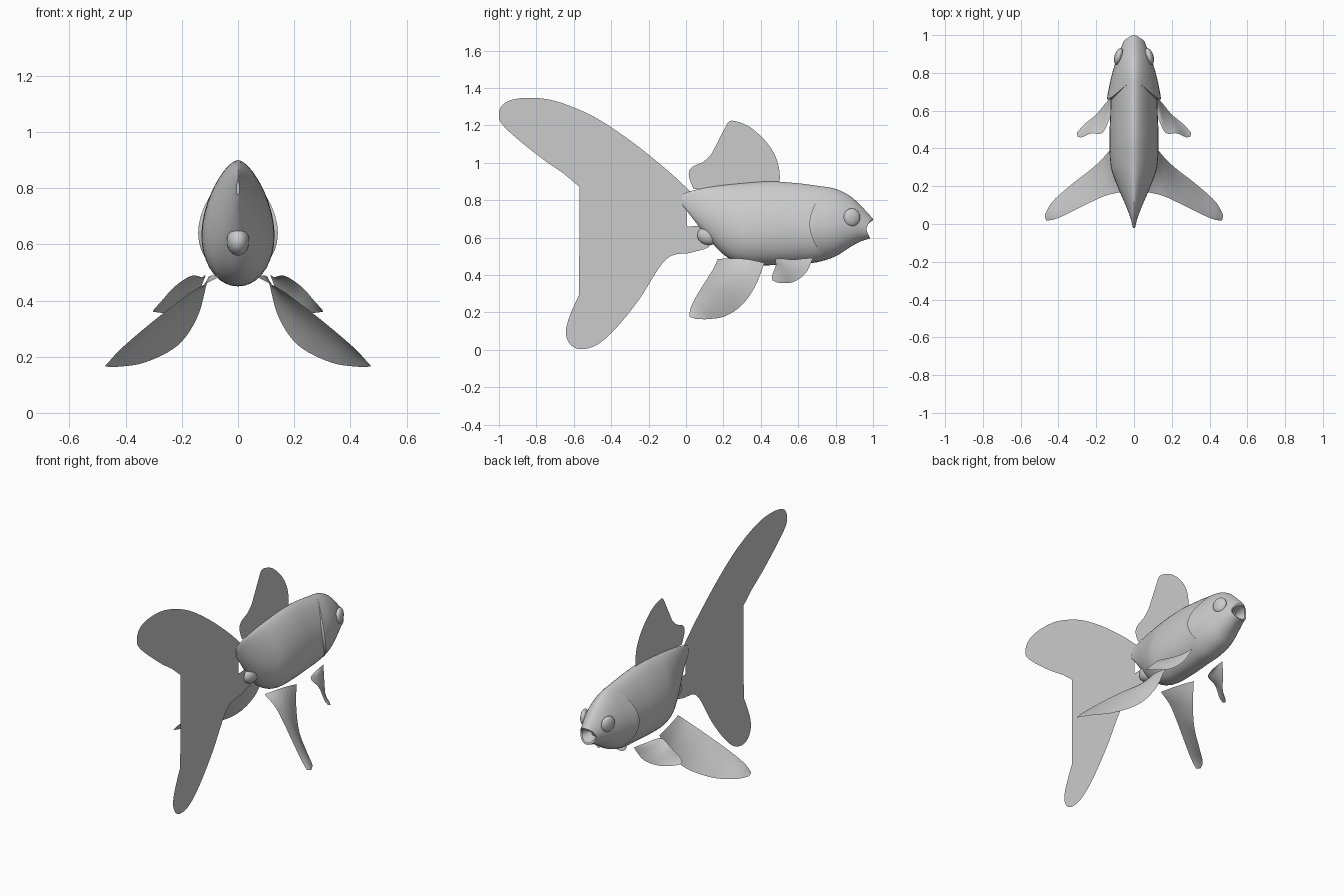
import bpy, bmesh
from math import sin, cos, pi
from mathutils import Vector

cube = bpy.data.objects.get("Cube")
if cube:
    bpy.data.objects.remove(cube)

grey = bpy.data.materials.new("plain grey")
grey.use_nodes = True
grey.diffuse_color = (0.6, 0.6, 0.6, 1)
grey.node_tree.nodes["Principled BSDF"].inputs["Base Color"].default_value = grey.diffuse_color


def finish(name, bm, closed=True):
    if closed:
        bmesh.ops.recalc_face_normals(bm, faces=bm.faces)
    mesh = bpy.data.meshes.new(name)
    bm.to_mesh(mesh)
    bm.free()
    mesh.materials.append(grey)
    obj = bpy.data.objects.new(name, mesh)
    bpy.context.collection.objects.link(obj)
    bpy.ops.object.select_all(action='DESELECT')
    obj.select_set(True)
    bpy.context.view_layer.objects.active = obj
    bpy.ops.object.shade_smooth_by_angle(angle=0.7)
    return obj


def spline(points, steps):
    """Smooth open curve through the points."""
    p = [Vector(q) for q in points]
    p = [2 * p[0] - p[1]] + p + [2 * p[-1] - p[-2]]
    out = []
    for a, b, c, d in zip(p, p[1:], p[2:], p[3:]):
        for i in range(steps):
            t = i / steps
            out.append(b + (c - a) * t / 2 + (2 * a - 5 * b + 4 * c - d) * t * t / 2
                       + (3 * b - a - 3 * c + d) * t ** 3 / 2)
    return out + [p[-2]]


def loft(bm, rings, wrap=True):
    rows = [[bm.verts.new(v) for v in ring] for ring in rings]
    n = len(rows[0])
    for r, q in zip(rows, rows[1:]):
        for i in range(n if wrap else n - 1):
            j = (i + 1) % n
            bm.faces.new((r[i], r[j], q[j], q[i]))
    return rows


# Body stations: y, back height, belly height, half width
STATIONS = [(-.02, .83, .775, .006), (.03, .85, .71, .018), (.1, .865, .62, .045),
            (.2, .88, .51, .088), (.3, .89, .458, .122), (.45, .9, .452, .13),
            (.6, .89, .46, .125), (.7, .877, .468, .122), (.8, .86, .5, .112),
            (.88, .82, .55, .09), (.94, .765, .582, .066), (1.0, .7, .598, .042)]


def station(y):
    k = 0
    while k < len(STATIONS) - 2 and y > STATIONS[k + 1][0]:
        k += 1
    a, b = STATIONS[k], STATIONS[k + 1]
    before, after = STATIONS[max(k - 1, 0)], STATIONS[min(k + 2, len(STATIONS) - 1)]
    gap = b[0] - a[0]
    t = (y - a[0]) / gap
    out = []
    for c in (1, 2, 3):
        m = (b[c] - before[c]) / (b[0] - before[0]) * gap
        n = (after[c] - a[c]) / (after[0] - a[0]) * gap
        out.append(a[c] + m * t + (3 * (b[c] - a[c]) - 2 * m - n) * t * t
                   + (2 * (a[c] - b[c]) + m + n) * t ** 3)
    return out


SEG = 40


def ring(y_of, flare=lambda y, h: 1.0):
    """Egg-shaped section with a ridge on top; y may vary with height."""
    pts = []
    for i in range(SEG):
        a = 2 * pi * i / SEG
        h = (1 + cos(a)) / 2
        y = y_of(h)
        top, low, wide = station(y)
        x = wide * max(sin(pi * h ** .76), 0) ** .6 * flare(y, h)
        pts.append(Vector((x if sin(a) >= 0 else -x, y, low + (top - low) * h)))
    return pts


# Body, from tail root to just inside the head
bm = bmesh.new()
rows = loft(bm, [ring(lambda h: -.02 + .78 * i / 36) for i in range(37)])
bm.faces.new(rows[0])
bm.faces.new(rows[-1])
finish("body", bm)


# Head with flared gill covers and an open mouth
def gill_edge(h):
    return .755 - .095 * sin(pi * h)


def lips(h):
    return .965 + .035 * abs((h - .38) / .62) ** 1.2


def flare(y, h):
    return 1.004 + .15 * min(max((.84 - y) / .16, 0), 1) ** 1.3 * sin(pi * h)


rings = [ring(gill_edge, lambda y, h: .9)]
for i in range(19):
    rings.append(ring(lambda h: gill_edge(h) + (lips(h) - gill_edge(h)) * i / 18, flare))
centre = Vector((0, 0, .645))
for scale, depth in ((.82, .003), (.7, .03), (.45, .07)):
    inner = []
    for v in rings[19]:
        p = centre + (v - centre) * scale
        p.y = v.y - depth
        inner.append(p)
    rings.append(inner)
bm = bmesh.new()
rows = loft(bm, rings)
bm.faces.new(rows[-1])
finish("head", bm)


def ellipsoid(name, centre, radii):
    bm = bmesh.new()
    bmesh.ops.create_uvsphere(bm, u_segments=24, v_segments=16, radius=1)
    bmesh.ops.scale(bm, vec=radii, verts=bm.verts)
    bmesh.ops.translate(bm, vec=centre, verts=bm.verts)
    return finish(name, bm)


# Vent lobe under the tail root
ellipsoid("vent_lobe", (0, .125, .612), (.04, .065, .052))


# Flat fins on the centre plane
def flat_fin(name, outline):
    bm = bmesh.new()
    pts = spline(outline, 6)
    face = bm.faces.new([bm.verts.new((0, p.x, p.y)) for p in pts])
    bmesh.ops.triangulate(bm, faces=[face], ngon_method='EAR_CLIP')
    finish(name, bm, False)


flat_fin("tail_fin", [
    (.03, .84), (-.1, .96), (-.3, 1.12), (-.5, 1.25), (-.7, 1.33), (-.85, 1.347), (-.96, 1.325),
    (-1, 1.265), (-.97, 1.19), (-.78, 1.03), (-.6, .905), (-.47, .8), (-.425, .7), (-.45, .57),
    (-.52, .4), (-.61, .21), (-.642, .1), (-.62, .03), (-.56, .003), (-.47, .03), (-.37, .12),
    (-.25, .27), (-.105, .485), (.03, .52), (.13, .56), (.08, .655), (.005, .663), (.002, .72)])
flat_fin("dorsal_fin", [
    (.5, .88), (.5, .95), (.48, 1.03), (.43, 1.11), (.35, 1.185), (.28, 1.218), (.23, 1.22),
    (.2, 1.165), (.16, 1.08), (.1, 1.01), (.03, .975), (.015, .93), (.04, .86)])


# Paired fins, each a curved sheet between a leading and a trailing edge
def paired_fin(name, lead, trail, bulge):
    for side, s in (("left", 1), ("right", -1)):
        bm = bmesh.new()
        rows = []
        for a, b in zip(spline(lead, 6), spline(trail, 6)):
            row = []
            for i in range(9):
                p = a.lerp(b, i / 8)
                p += Vector((bulge, 0, bulge)) * sin(pi * i / 8) * (a - b).length
                row.append((s * p.x, p.y, p.z))
            rows.append(row)
        loft(bm, rows, False)
        finish(side + name, bm, False)


paired_fin("_pelvic_fin",
           [(.11, .42, .465), (.145, .37, .34), (.215, .3, .24), (.33, .21, .18),
            (.43, .12, .164), (.472, .05, .165)],
           [(.065, .17, .485), (.15, .15, .44), (.24, .11, .375), (.34, .06, .295),
            (.42, .025, .225), (.465, .018, .175)], .05)
paired_fin("_pectoral_fin",
           [(.115, .68, .49), (.15, .64, .41), (.2, .58, .365), (.26, .53, .356), (.302, .485, .36)],
           [(.12, .58, .48), (.165, .485, .488), (.225, .48, .45), (.275, .46, .395),
            (.298, .462, .37)], .03)

# Eyes
for side, s in (("left", 1), ("right", -1)):
    eye = ellipsoid(side + "_eye", (0, 0, 0), (.022, .046, .048))
    eye.location = (s * .081, .887, .708)
    eye.rotation_euler.z = s * .3
